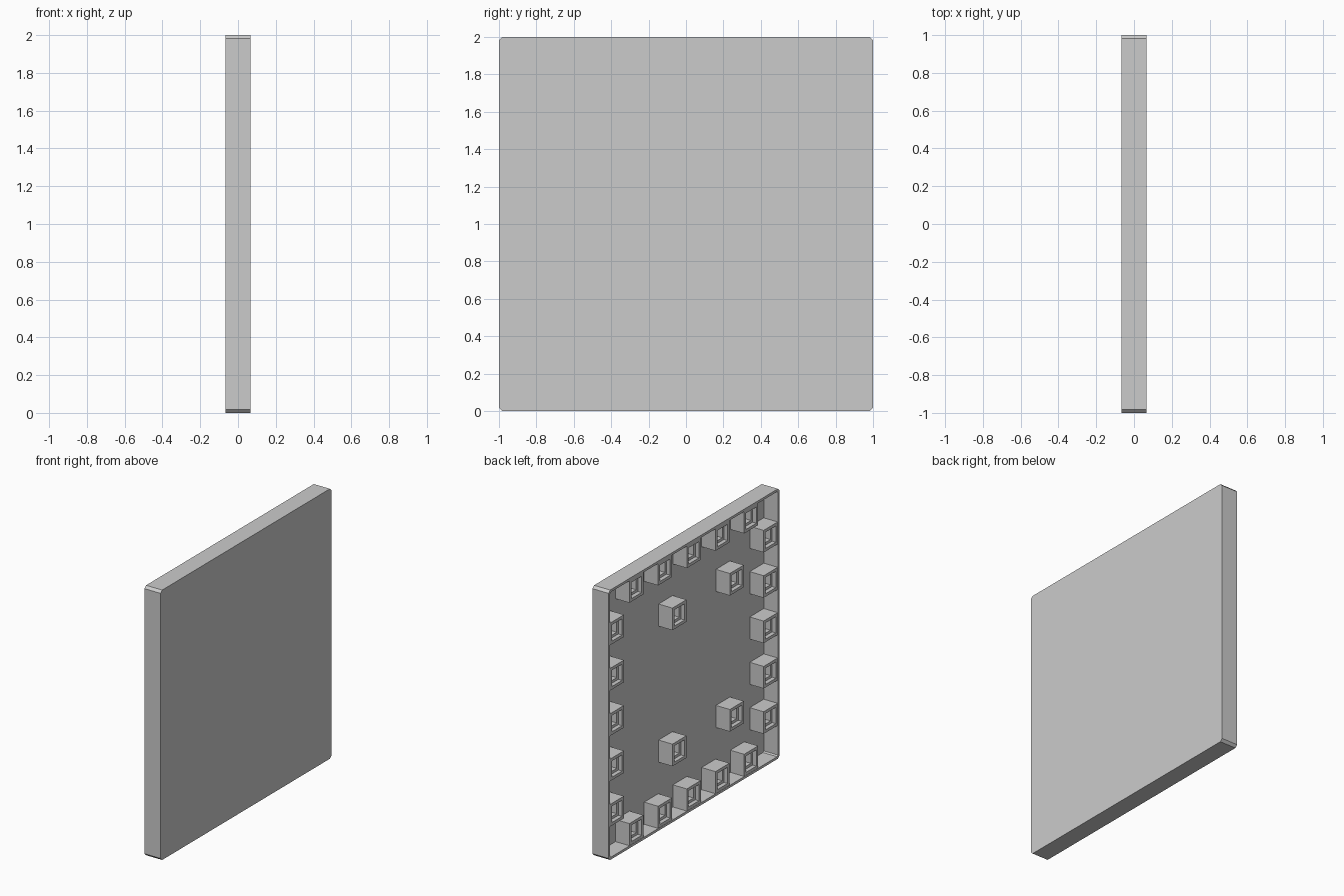
import bpy
import bmesh

cube = bpy.data.objects.get("Cube")
if cube:
    bpy.data.objects.remove(cube, do_unlink=True)

grey = bpy.data.materials.new("plain_grey")
grey.use_nodes = True
colour = (0.6, 0.6, 0.6, 1.0)
grey.diffuse_color = colour
grey.node_tree.nodes["Principled BSDF"].inputs["Base Color"].default_value = colour


def outline(half, cut):
    """Square in the y-z plane, with chamfered corners if cut > 0."""
    pts = []
    y, z, dy, dz = half, half, -cut, -cut
    for _ in range(4):
        if cut:
            pts += [(y, z + dz if y * z > 0 else z), (y + dy if y * z > 0 else y, z)]
            if y * z < 0:
                pts[-2:] = [(y + dy, z), (y, z + dz)]
        else:
            pts.append((y, z))
        y, z = -z, y
        dy, dz = -dz, dy
    return pts


def stepped_block(name, loops, y=0.0, z=1.0):
    """Joins a chain of (half size, x, corner cut) outlines and caps both ends."""
    bm = bmesh.new()
    rings = [[bm.verts.new((x, y + a, z + b)) for a, b in outline(half, cut)]
             for half, x, cut in loops]
    for r, s in zip(rings, rings[1:]):
        n = len(r)
        for i in range(n):
            j = (i + 1) % n
            bm.faces.new((r[i], r[j], s[j], s[i]))
    bm.faces.new(rings[0])
    bm.faces.new(rings[-1])
    bmesh.ops.recalc_face_normals(bm, faces=bm.faces)
    mesh = bpy.data.meshes.new(name)
    bm.to_mesh(mesh)
    bm.free()
    mesh.materials.append(grey)
    obj = bpy.data.objects.new(name, mesh)
    bpy.context.collection.objects.link(obj)
    return obj


OUT, BACK, FLOOR = 0.066, -0.066, 0.05
WALL, CUT = 0.018, 0.018

# Shallow tray: closed on one side, thin rim around the open side
stepped_block("tray_panel", [(1, OUT, CUT), (1, BACK, CUT),
                             (1 - WALL, BACK, CUT / 2), (1 - WALL, FLOOR, CUT / 2)])

# Hollow square posts, each with a stepped socket
HALF, TIP, PITCH = 0.082, -0.064, 0.336
EDGE = 1 - WALL - HALF
post = [(HALF, FLOOR + 0.004, 0), (HALF, TIP, 0), (HALF - 0.022, TIP, 0),
        (HALF - 0.022, TIP + 0.03, 0), (HALF - 0.042, TIP + 0.03, 0),
        (HALF - 0.042, FLOOR, 0)]

for k in range(-2, 3):
    for side in (-1, 1):
        stepped_block("side_post", post, side * EDGE, 1 + k * PITCH)
        stepped_block("end_post", post, k * PITCH, 1 + side * EDGE)

for y in (PITCH / 2, -1.5 * PITCH):
    for side in (-1, 1):
        stepped_block("inner_post", post, y, 1 + side * 1.5 * PITCH)
